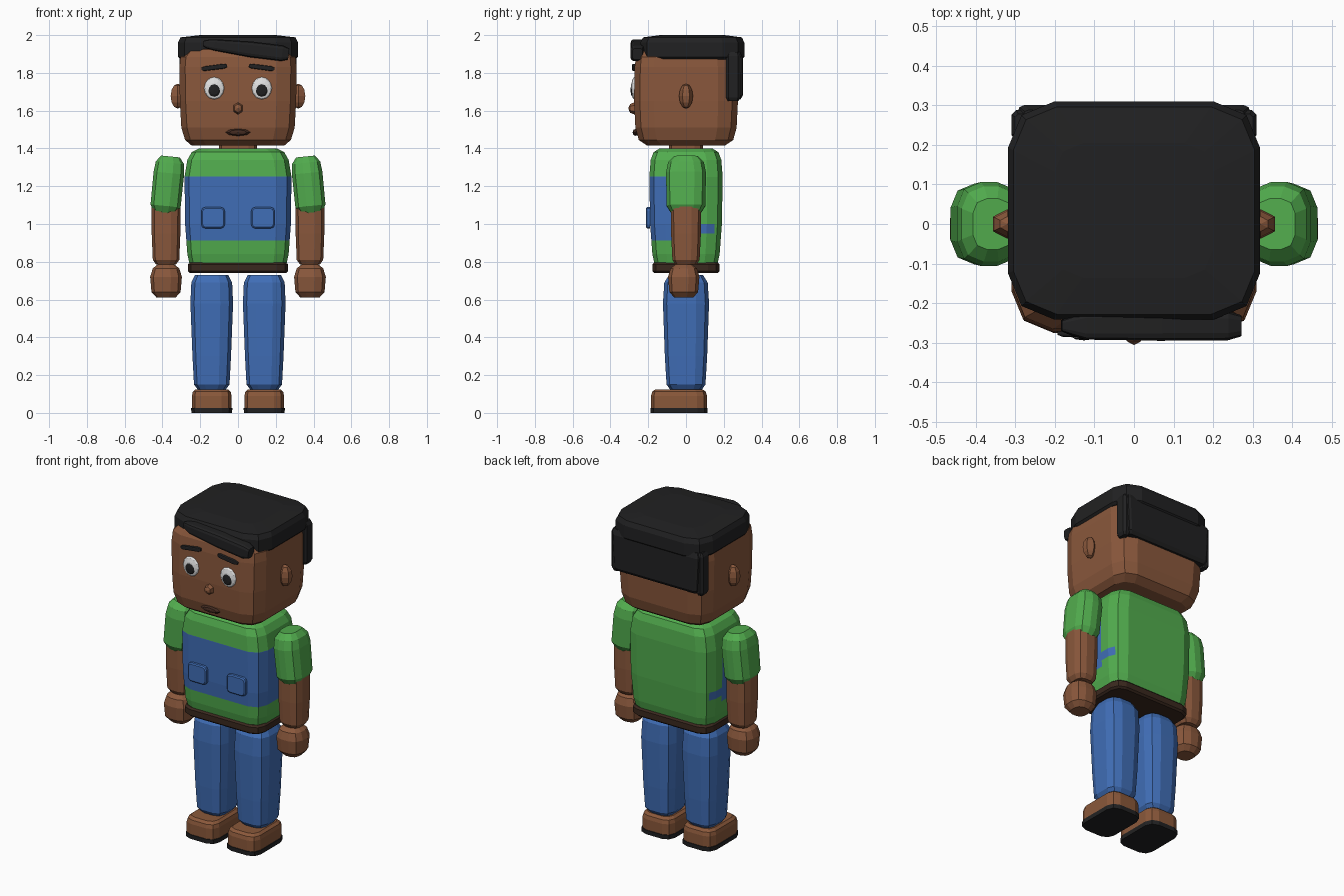
import bpy, bmesh, math
from mathutils import Matrix, Vector

if "Cube" in bpy.data.objects:
    bpy.data.objects.remove(bpy.data.objects["Cube"])


def material(name, r, g, b):
    lin = [((c / 255 + 0.055) / 1.055) ** 2.4 for c in (r, g, b)]
    m = bpy.data.materials.new(name)
    m.diffuse_color = (*lin, 1)
    m.use_nodes = True
    m.node_tree.nodes["Principled BSDF"].inputs["Base Color"].default_value = m.diffuse_color
    return m


SKIN = material("skin brown", 138, 88, 60)
GREEN = material("shirt green", 82, 173, 78)
BLUE = material("denim blue", 64, 110, 183)
BLACK = material("hair black", 33, 33, 34)
BELT = material("belt brown", 58, 40, 30)
MOUTH = material("mouth brown", 66, 42, 32)
WHITE = material("eye white", 225, 225, 225)
SHOE = material("shoe brown", 138, 88, 58)


def finish(name, bm, mats, loc, tilt=0):
    bmesh.ops.recalc_face_normals(bm, faces=bm.faces)
    me = bpy.data.meshes.new(name)
    bm.to_mesh(me)
    bm.free()
    for m in mats:
        me.materials.append(m)
    ob = bpy.data.objects.new(name, me)
    ob.location = loc
    ob.rotation_euler = (0, tilt, 0)
    bpy.context.collection.objects.link(ob)
    return ob


def loft_mesh(sections, corner=0.5, segs=2):
    """Stack of rounded rectangles: (z, half width, half depth)."""
    bm = bmesh.new()
    rings = []
    for z, hx, hy in sections:
        r = corner * min(hx, hy)
        ring = []
        for q, (sx, sy) in enumerate(((1, 1), (-1, 1), (-1, -1), (1, -1))):
            for k in range(segs + 1):
                a = math.pi / 2 * (q + k / segs)
                ring.append(bm.verts.new((sx * (hx - r) + r * math.cos(a),
                                          sy * (hy - r) + r * math.sin(a), z)))
        rings.append(ring)
    n = len(rings[0])
    for a, b in zip(rings, rings[1:]):
        for i in range(n):
            bm.faces.new((a[i], a[(i + 1) % n], b[(i + 1) % n], b[i]))
    bm.faces.new(rings[0])
    bm.faces.new(rings[-1])
    return bm


def loft(name, sections, mat, loc=(0, 0, 0), tilt=0, corner=0.5, segs=2):
    return finish(name, loft_mesh(sections, corner, segs), [mat], loc, tilt)


def ellipsoid(name, radii, mat, loc, u=8, v=6, tilt=0, face_front=False):
    bm = bmesh.new()
    bmesh.ops.create_uvsphere(bm, u_segments=u, v_segments=v, radius=1)
    if face_front:
        bmesh.ops.rotate(bm, verts=bm.verts, matrix=Matrix.Rotation(math.pi / 2, 3, 'X'))
    bmesh.ops.scale(bm, verts=bm.verts, vec=radii)
    return finish(name, bm, [mat], loc, tilt)


# Head and neck
loft("head", [(1.415, .245, .205), (1.445, .28, .25), (1.51, .30, .268), (1.65, .308, .275),
              (1.83, .31, .272), (1.885, .305, .265), (1.925, .27, .245), (1.95, .2, .18)],
     SKIN, corner=0.38)
loft("neck", [(1.37, .1, .09), (1.43, .1, .09)], SKIN)

# Hair: cap, fringe swept to one side, back panel with side locks
loft("hair_cap", [(1.872, .305, .262), (1.885, .318, .275), (1.96, .318, .275),
                  (1.988, .305, .262), (2.0, .2, .17)],
     BLACK, (0, .034, 0), corner=0.42)
loft("fringe", [(-.25, .014, .014), (-.225, .024, .024), (-.19, .03, .035), (0, .042, .038),
                (.17, .042, .037), (.205, .03, .027)],
     BLACK, (.065, -.257, 1.925), math.radians(97))
loft("back_hair", [(1.66, .27, .03), (1.68, .285, .043), (1.88, .295, .043), (1.91, .28, .03)],
     BLACK, (0, .258, 0), corner=0.45)

# Torso with painted blue bib panel
bm = loft_mesh([(.78, .255, .165), (.84, .268, .178), (1.0, .28, .19), (1.25, .283, .194),
                (1.34, .268, .187), (1.38, .245, .172), (1.4, .205, .14)], corner=0.42)
cuts = [((0, 0, z), (0, 0, 1)) for z in (.912, .95, 1.0, 1.252)]
cuts += [((0, y, 0), (0, 1, 0)) for y in (.05, .15)]
for co, no in cuts:
    bmesh.ops.bisect_plane(bm, geom=bm.verts[:] + bm.edges[:] + bm.faces[:],
                           plane_co=co, plane_no=no)
for f in bm.faces:
    c = f.calc_center_median()
    if (.912 < c.z < 1.252 and c.y < .05) or (.95 < c.z < 1.0 and c.y < .15):
        f.material_index = 1
finish("torso", bm, [GREEN, BLUE], (0, 0, 0))

# Belt
loft("belt", [(.74, .255, .168), (.75, .266, .178), (.785, .266, .178), (.795, .255, .168)],
     BELT, corner=0.35)

# Mouth and nose
ellipsoid("mouth", (.066, .017, .019), MOUTH, (0, -.266, 1.485), 8, 4, face_front=True)
ellipsoid("nose", (.029, .033, .032), SKIN, (0, -.273, 1.612), 6, 4, face_front=True)

# Paired parts
for s, side in ((-1, "right"), (1, "left")):
    # face
    ellipsoid(side + "_eye_white", (.055, .018, .061), WHITE, (s * .126, -.272, 1.718),
              12, 6, face_front=True)
    ellipsoid(side + "_pupil", (.034, .01, .037), BLACK, (s * .126, -.284, 1.71),
              10, 4, face_front=True)
    loft(side + "_eyebrow", [(-.068, .007, .007), (-.055, .012, .012), (.05, .013, .012),
                             (.068, .007, .007)],
         BLACK, (s * .125, -.273, 1.829), math.pi / 2 + s * .13)
    ellipsoid(side + "_ear", (.042, .037, .066), SKIN, (s * .32, 0, 1.677), 6, 6)
    loft(side + "_side_lock", [(1.65, .015, .028), (1.67, .025, .038), (1.89, .025, .038),
                               (1.91, .015, .028)],
         BLACK, (s * .285, .25, 0), segs=1)

    # arm
    loft(side + "_sleeve", [(-.15, .06, .08), (-.115, .08, .102), (.06, .081, .106),
                            (.115, .075, .095), (.148, .05, .065)],
         GREEN, (s * .372, 0, 1.21), -s * .1, corner=0.75)
    loft(side + "_forearm", [(.785, .052, .055), (.81, .07, .072), (.95, .076, .079),
                             (1.1, .077, .08)],
         SKIN, (s * .381, 0, 0), corner=0.65)
    loft(side + "_hand", [(.61, .05, .05), (.64, .077, .076), (.72, .084, .083),
                          (.765, .07, .07), (.785, .045, .045)],
         SKIN, (s * .381, -.012, 0), corner=0.7)

    # pocket on the bib
    bm = loft_mesh([(-.012, .062, .056), (.004, .062, .056), (.01, .056, .05)], .35)
    bmesh.ops.rotate(bm, verts=bm.verts, matrix=Matrix.Rotation(math.pi / 2, 3, 'X'))
    finish(side + "_pocket", bm, [BLUE], (s * .132, -.202, 1.033))

    # leg, shoe and sole
    loft(side + "_leg", [(.125, .075, .085), (.15, .094, .103), (.3, .102, .112),
                         (.58, .113, .122), (.69, .108, .115), (.73, .088, .09)],
         BLUE, (s * .139, 0, 0), corner=0.6)
    loft(side + "_shoe", [(.02, .105, .148), (.09, .105, .148), (.112, .1, .142),
                          (.125, .085, .125)],
         SHOE, (s * .139, -.037, 0), corner=0.5)
    loft(side + "_sole", [(0, .108, .151), (.026, .109, .152)],
         BLACK, (s * .139, -.037, 0), corner=0.5)
